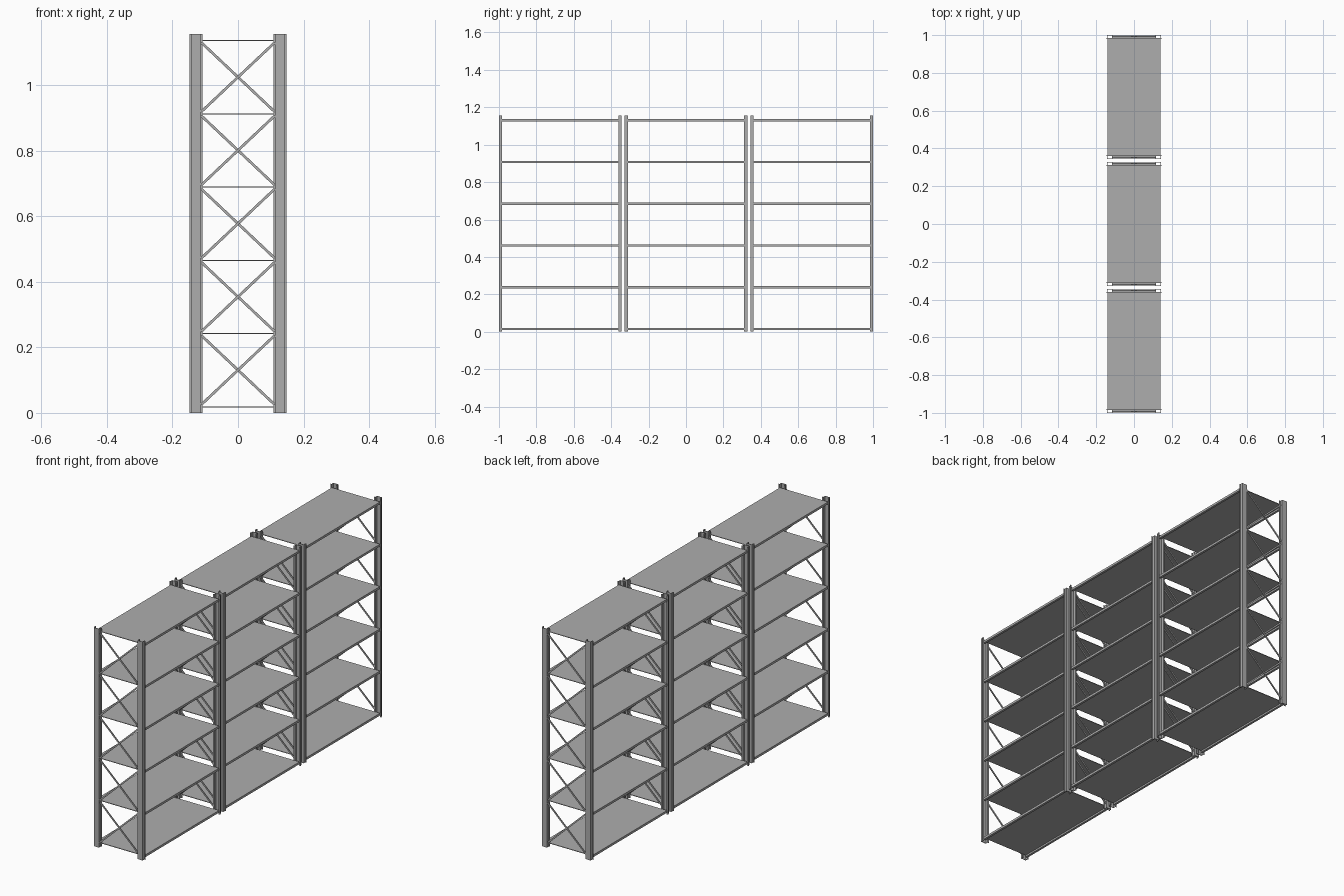
import bpy, bmesh
from math import atan2, hypot
from mathutils import Matrix, Vector

cube = bpy.data.objects.get("Cube")
if cube:
    bpy.data.objects.remove(cube)

steel = bpy.data.materials.new("grey_steel")
steel.use_nodes = True
GREY = (0.42, 0.42, 0.42, 1)
steel.diffuse_color = GREY
steel.node_tree.nodes["Principled BSDF"].inputs["Base Color"].default_value = GREY

HEIGHT = 1.155
UNIT_HALF = 0.3275            # half length of one rack unit
UNIT_PITCH = 0.6725
POST_X, POST_DEPTH = 0.128, 0.017
SHELF_X = 0.141
LEVELS = [0.02 + 0.2233 * i for i in range(6)]


def finish(name, bm):
    bmesh.ops.recalc_face_normals(bm, faces=bm.faces)
    mesh = bpy.data.meshes.new(name)
    bm.to_mesh(mesh)
    bm.free()
    mesh.materials.append(steel)
    obj = bpy.data.objects.new(name, mesh)
    bpy.context.collection.objects.link(obj)
    return obj


def add_box(bm, center, size, rot=Matrix()):
    m = Matrix.Translation(center) @ rot @ Matrix.Diagonal((*size, 1))
    bmesh.ops.create_cube(bm, size=1, matrix=m)


def extrude(bm, points, direction):
    face = bm.faces.new([bm.verts.new(p) for p in points])
    new = bmesh.ops.extrude_face_region(bm, geom=[face])["geom"]
    bmesh.ops.translate(bm, vec=direction,
                        verts=[g for g in new if isinstance(g, bmesh.types.BMVert)])


# Folded hat section of an upright: half outline, mirrored across its middle
T = 0.0025
HALF = [(0.015, 0), (0.015, POST_DEPTH - T), (0.02, POST_DEPTH - T), (0.02, POST_DEPTH),
        (0.015 - T, POST_DEPTH), (0.015 - T, T)]
HAT = HALF + [(-x, y) for x, y in reversed(HALF)]


def build_unit(label, cy):
    for end, s in (("front", -1), ("back", 1)):
        outer = cy + s * UNIT_HALF
        # Uprights
        for side, sx in (("left", 1), ("right", -1)):
            bm = bmesh.new()
            extrude(bm, [(sx * POST_X + x, outer - s * y, 0) for x, y in HAT],
                    Vector((0, 0, HEIGHT)))
            finish(f"{label}_{end}_{side}_post", bm)
        # Crossed braces between the uprights
        bm = bmesh.new()
        half = 0.112
        for lo, hi in zip(LEVELS, LEVELS[1:]):
            rise = hi - lo - 0.012
            for k, sx in enumerate((1, -1)):
                rot = Matrix.Rotation(-sx * atan2(rise, 2 * half), 4, 'Y')
                y = outer - s * (0.005 + 0.005 * k)
                add_box(bm, (0, y, (lo + hi) / 2 - 0.001),
                        (hypot(2 * half, rise), 0.004, 0.008), rot)
        finish(f"{label}_{end}_cross_braces", bm)

    # Shelf sheets with a beam under each long edge
    length = 2 * (UNIT_HALF - POST_DEPTH + 0.002)
    for i, z in enumerate(LEVELS):
        bm = bmesh.new()
        add_box(bm, (0, cy, z - 0.0015), (2 * SHELF_X, length, 0.003))
        finish(f"{label}_shelf_{i + 1}", bm)
        bm = bmesh.new()
        for sx in (1, -1):
            add_box(bm, (sx * (SHELF_X - 0.006), cy, z - 0.0075), (0.012, length, 0.009))
        finish(f"{label}_shelf_beams_{i + 1}", bm)


for label, n in (("front_unit", -1), ("middle_unit", 0), ("back_unit", 1)):
    build_unit(label, n * UNIT_PITCH)
